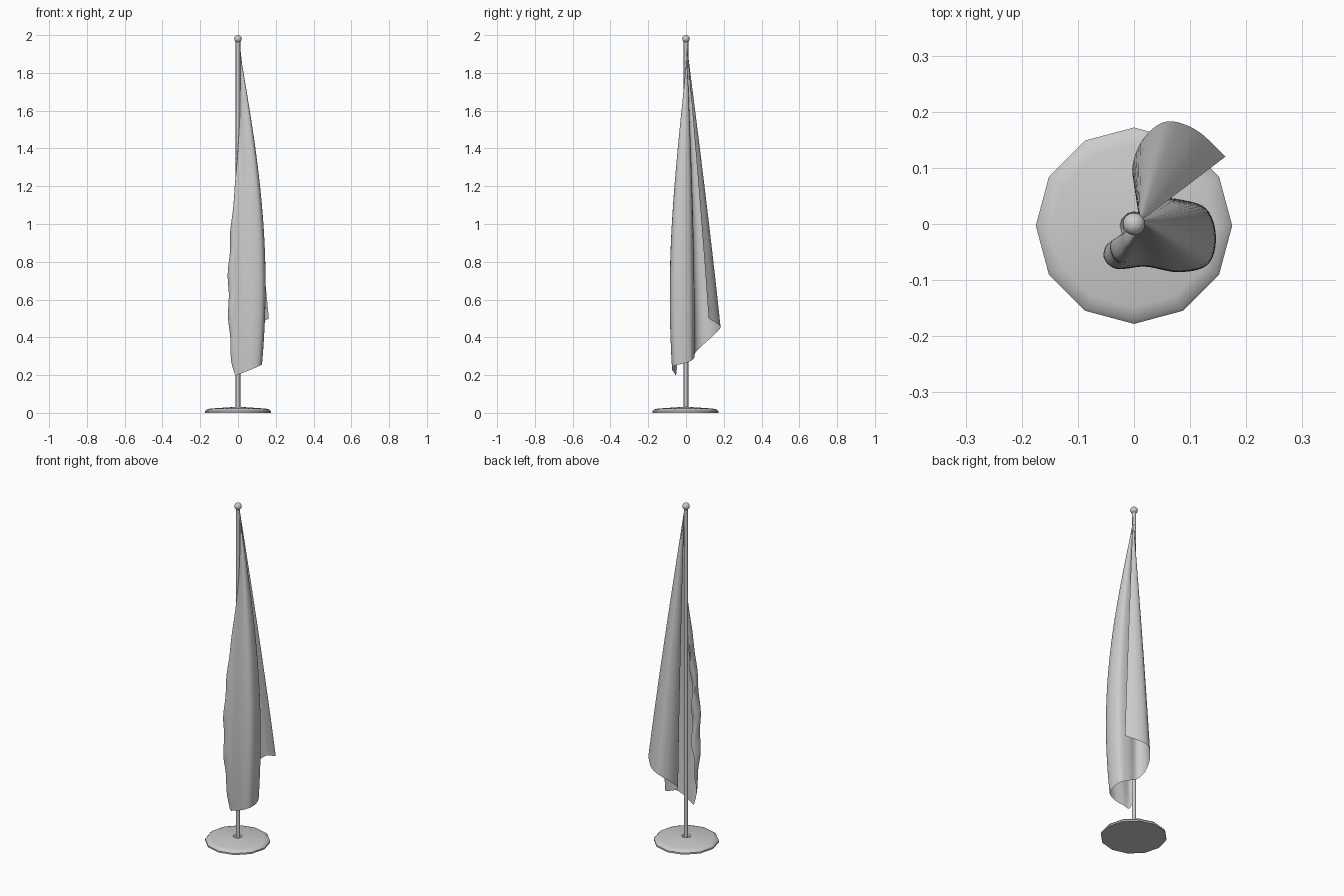
import bpy, math
from mathutils import Vector

if "Cube" in bpy.data.objects:
    bpy.data.objects.remove(bpy.data.objects["Cube"])


def make_object(name, verts, faces, angle=None):
    mesh = bpy.data.meshes.new(name)
    mesh.from_pydata(verts, [], faces)
    mesh.update()
    ob = bpy.data.objects.new(name, mesh)
    bpy.context.collection.objects.link(ob)
    bpy.ops.object.select_all(action='DESELECT')
    ob.select_set(True)
    bpy.context.view_layer.objects.active = ob
    if angle:
        bpy.ops.object.shade_smooth_by_angle(angle=math.radians(angle))
    return ob


def lathe(name, profile, sides, cy=0.0, angle=35):
    """Revolve (radius, z) pairs and cap both ends."""
    verts = [(r * math.cos(2 * math.pi * i / sides),
              cy + r * math.sin(2 * math.pi * i / sides), z)
             for r, z in profile for i in range(sides)]
    faces = [(j * sides + i, j * sides + (i + 1) % sides,
              (j + 1) * sides + (i + 1) % sides, (j + 1) * sides + i)
             for j in range(len(profile) - 1) for i in range(sides)]
    faces.append(tuple(reversed(range(sides))))
    last = (len(profile) - 1) * sides
    faces.append(tuple(range(last, last + sides)))
    return make_object(name, verts, faces, angle)


# Twelve-sided foot, pole and ball finial
lathe("base", [(0.175, 0), (0.175, 0.009), (0.166, 0.018), (0.145, 0.023),
               (0.025, 0.031), (0.02, 0.024)], 12, -0.003)
lathe("pole", [(0.012, 0.01), (0.012, 1.97)], 12)
bpy.ops.mesh.primitive_uv_sphere_add(segments=16, ring_count=10, radius=0.02,
                                     location=(0, 0, 1.98))
bpy.context.object.name = "finial"
bpy.ops.object.shade_smooth_by_angle(angle=math.radians(40))

# Draped flag: each fold line runs from the hoist down to the hem
# (x, y at widest, hem z, start z on the pole, bulge)
folds = [
    (0.163, 0.120, 0.50, 1.95, 0.6),
    (0.110, 0.168, 0.47, 1.95, 0.6),
    (0.055, 0.182, 0.45, 1.95, 0.6),
    (0.012, 0.145, 0.41, 1.94, 0.7),
    (-0.003, 0.090, 0.36, 1.93, 0.9),
    (0.022, 0.050, 0.32, 1.92, 1.2),
    (0.075, 0.045, 0.295, 1.92, 1.7),
    (0.128, 0.028, 0.275, 1.92, 2.0),
    (0.146, -0.022, 0.26, 1.91, 2.1),
    (0.132, -0.072, 0.25, 1.88, 2.1),
    (0.080, -0.086, 0.23, 1.80, 2.1),
    (0.020, -0.076, 0.21, 1.68, 2.2),
    (-0.030, -0.080, 0.205, 1.55, 2.4),
    (-0.052, -0.058, 0.30, 1.38, 2.3),
    (-0.040, -0.030, 0.50, 1.33, 2.2),
    (-0.012, -0.040, 0.62, 1.30, 2.0),
]


def catmull(pts, u):
    i = min(int(u), len(pts) - 2)
    f = u - i
    p1, p2 = Vector(pts[i]), Vector(pts[i + 1])
    p0 = Vector(pts[i - 1]) if i else 2 * p1 - p2
    p3 = Vector(pts[i + 2]) if i + 2 < len(pts) else 2 * p2 - p1
    return 0.5 * (2 * p1 + (p2 - p0) * f + (2 * p0 - 5 * p1 + 4 * p2 - p3) * f * f
                  + (3 * p1 - p0 - 3 * p2 + p3) * f ** 3)


STEP, ROWS = 6, 70
cols = (len(folds) - 1) * STEP + 1
verts = []
for c in range(cols):
    u = c / STEP
    x, y, hem, top, k = catmull(folds, u)
    peak = math.sin(min(k, math.pi / 2))
    gather = max(0.0, (u - 11.5) / 3.5)
    for r in range(ROWS + 1):
        t = r / ROWS
        z = top + (hem - top) * t
        s = math.sin(k * t) / peak
        # Small crumples along the gathered lower edge
        s *= 1 + 0.13 * gather * math.sin(z * 27 + u)
        a = max(0.0, 1 - s)
        verts.append((x * s + 0.010 * a, y * s + 0.004 * a, z))
n = ROWS + 1
faces = [(c * n + r, c * n + r + 1, (c + 1) * n + r + 1, (c + 1) * n + r)
         for c in range(cols - 1) for r in range(ROWS)]
make_object("flag", verts, faces, 80)
